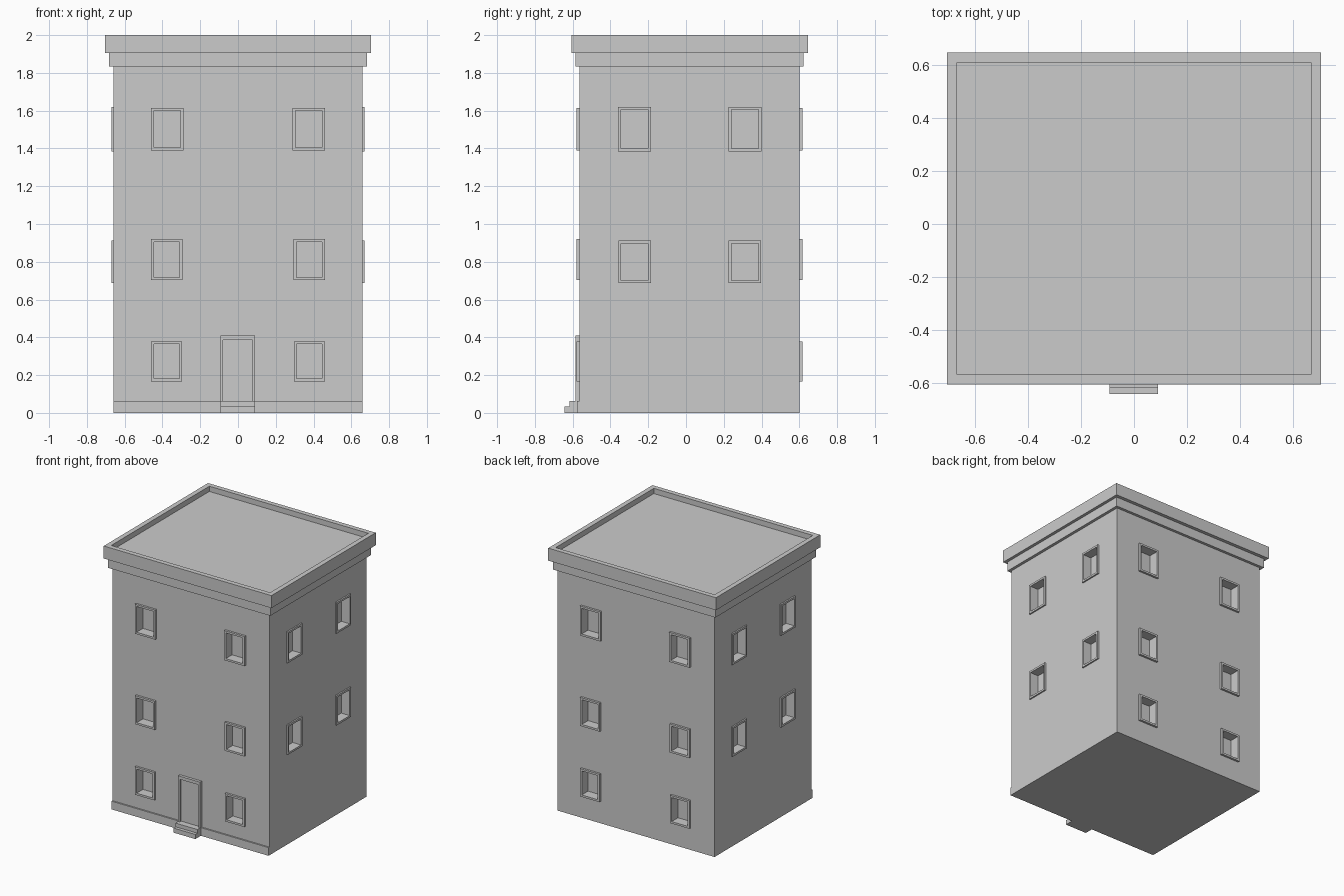
import bpy, bmesh

if "Cube" in bpy.data.objects:
    bpy.data.objects.remove(bpy.data.objects["Cube"])

X, YF, YB = 0.66, -0.565, 0.60   # wall planes


def make(name, bm):
    bmesh.ops.recalc_face_normals(bm, faces=bm.faces)
    me = bpy.data.meshes.new(name)
    bm.to_mesh(me)
    bm.free()
    ob = bpy.data.objects.new(name, me)
    bpy.context.collection.objects.link(ob)
    return ob


def add_box(bm, a, b):
    vs = bmesh.ops.create_cube(bm, size=1)["verts"]
    for v in vs:
        v.co = [(a[i] + b[i]) / 2 + v.co[i] * (b[i] - a[i]) for i in range(3)]
    return vs


def box(name, a, b):
    bm = bmesh.new()
    add_box(bm, a, b)
    return make(name, bm)


# place (along wall, outward distance, height) on each wall
WALLS = {
    "front": lambda u, d, z: (u, YF - d, z),
    "back": lambda u, d, z: (u, YB + d, z),
    "right": lambda u, d, z: (X + d, u, z),
    "left": lambda u, d, z: (-X - d, u, z),
}


def wall_box(bm, wall, u0, u1, z0, z1, d0, d1):
    p, q = WALLS[wall](u0, d0, z0), WALLS[wall](u1, d1, z1)
    add_box(bm, [min(s) for s in zip(p, q)], [max(s) for s in zip(p, q)])


def frame(name, wall, u0, u1, z0, z1, t, d):
    """Rectangular ring with border t, standing d proud of the wall."""
    outer = [(u0, z0), (u1, z0), (u1, z1), (u0, z1)]
    inner = [(u0 + t, z0 + t), (u1 - t, z0 + t), (u1 - t, z1 - t), (u0 + t, z1 - t)]
    bm = bmesh.new()
    loops = [[bm.verts.new(WALLS[wall](u, dd, z)) for u, z in ring]
             for ring, dd in ((outer, 0), (outer, d), (inner, d), (inner, 0))]
    for k in range(4):
        a, b = loops[k], loops[(k + 1) % 4]
        for i in range(4):
            j = (i + 1) % 4
            bm.faces.new((a[i], a[j], b[j], b[i]))
    return make(name, bm)


# main block
body = box("building_body", (-X, YF, 0), (X, YB, 1.833))

# windows: (centre along wall, half width, bottom, top) per row
FRONT_ROWS = [(0.378, 0.082, 0.167, 0.379), (0.377, 0.083, 0.703, 0.92),
              (0.375, 0.086, 1.39, 1.615)]
SIDE_ROWS = [(0.292, 0.086, 0.687, 0.912), (0.292, 0.087, 1.384, 1.62)]
cut = bmesh.new()
for wall in WALLS:
    long_wall = wall in ("front", "back")
    shift, proud = (0, 0.016) if long_wall else (0.02, 0.011)
    t = 0.015
    for r, (c, w, z0, z1) in enumerate(FRONT_ROWS if long_wall else SIDE_ROWS):
        for s in (-1, 1):
            u = shift + s * c
            frame(f"{wall}_window_frame_{r}_{s}", wall, u - w, u + w, z0, z1, t, proud)
            wall_box(cut, wall, u - w + t, u + w - t, z0 + t, z1 - t, -0.06, 0.05)

# carve the window recesses
cutter = make("window_cutter", cut)
cutter.hide_render = True
mod = body.modifiers.new("recesses", "BOOLEAN")
mod.operation, mod.solver, mod.object = "DIFFERENCE", "EXACT", cutter
bpy.context.view_layer.objects.active = body
bpy.ops.object.modifier_apply(modifier=mod.name)
bpy.data.objects.remove(cutter)

# front plinth, on either side of the steps
box("front_plinth", (-X, YF - 0.011, 0), (X, YF, 0.062))

# door surround: two posts and a lintel
bm = bmesh.new()
for u0, u1, z0, z1 in ((-0.093, -0.079, 0.062, 0.387), (0.077, 0.091, 0.062, 0.387),
                       (-0.093, 0.091, 0.387, 0.411)):
    wall_box(bm, "front", u0, u1, z0, z1, 0, 0.021)
make("door_surround", bm)
box("door_panel", (-0.079, YF - 0.004, 0.062), (0.077, YF, 0.387))

# entrance steps
box("lower_step", (-0.093, -0.642, 0), (0.091, YF, 0.035))
box("upper_step", (-0.093, -0.617, 0.035), (0.091, YF, 0.063))

# cornice and parapet with sunken roof
box("lower_cornice", (-0.682, -0.586, 1.833), (0.682, 0.621, 1.905))
bm = bmesh.new()
add_box(bm, (-0.705, -0.605, 1.905), (0.705, 0.647, 2.0))
bm.normal_update()
top = max(bm.faces, key=lambda f: f.calc_center_median().z)
bmesh.ops.inset_region(bm, faces=[top], thickness=0.052)
rim = list(top.verts)
ext = bmesh.ops.extrude_discrete_faces(bm, faces=[top])["faces"]
for v in ext[0].verts:
    v.co.z -= 0.04
make("roof_parapet", bm)
